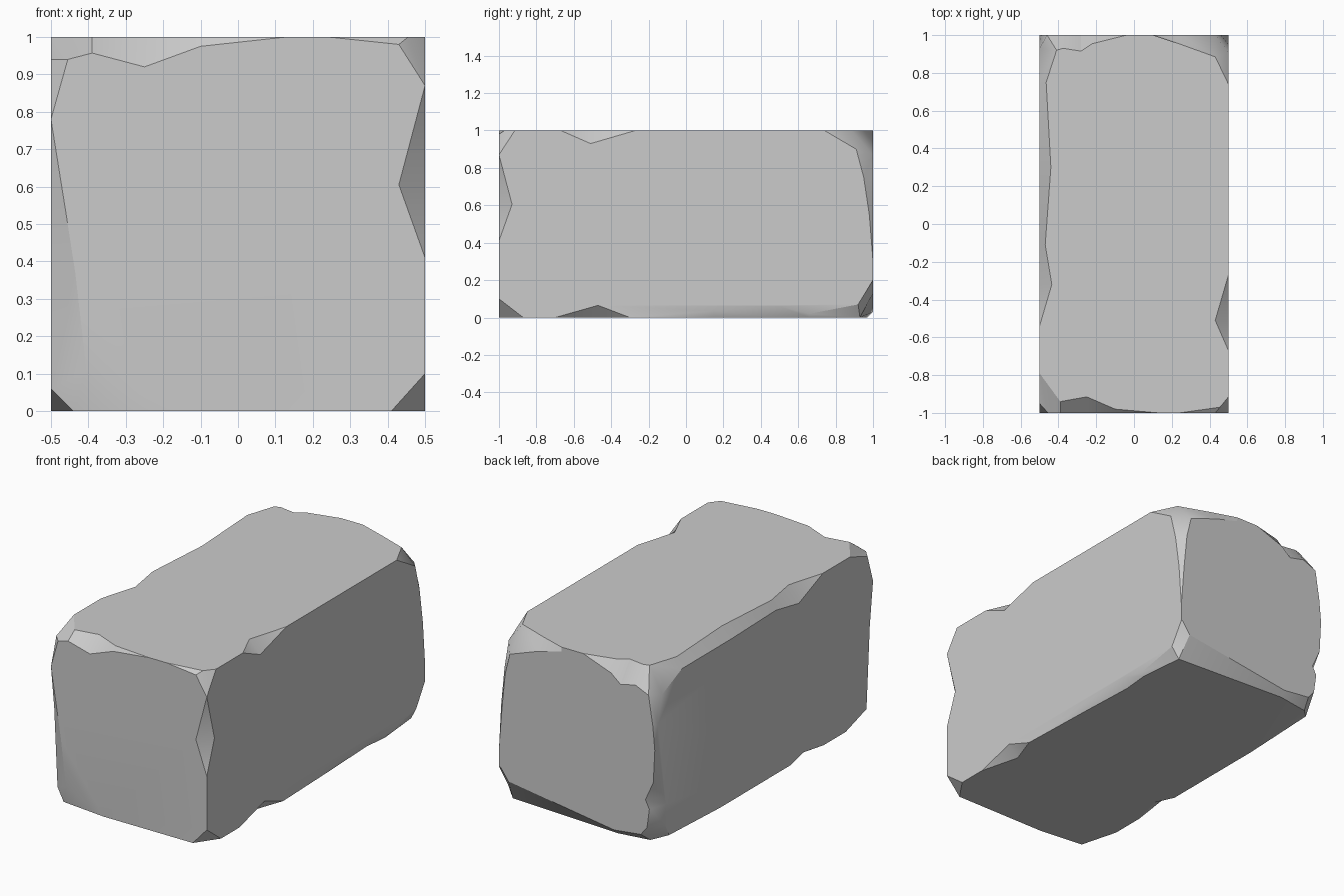
import bpy, bmesh, math
from mathutils import Vector

if "Cube" in bpy.data.objects:
    bpy.data.objects.remove(bpy.data.objects["Cube"])

LO, HI = (-0.5, -1.0, 0.0), (0.5, 1.0, 1.0)
MID = Vector((0, 0, 0.5))
bm = bmesh.new()
verts = {}
sides = {}      # (axis, sign) -> outline points of that flat side


def put(axis, sign, other, co):
    """Add a point on one flat side, merging with equal points."""
    key = tuple(round(c, 4) for c in co)
    v = verts.get(key) or verts.setdefault(key, bm.verts.new(key))
    ring = sides.setdefault((axis, sign), [])
    if v not in ring:
        ring.append(v)
    return v


def at(axis, sign, inset):
    return HI[axis] - inset if sign > 0 else LO[axis] + inset


def patch(points):
    points = list(dict.fromkeys(points))
    if len(points) > 2 and not bm.faces.get(points):
        bm.faces.new(points)


# Chipped corners: signs -> two insets on the x, y and z side
corners = {
    (-1, -1, -1): ((.06, .06), (.095, .108), (.06, .03)),
    (1, -1, -1): ((.13, 0), (0, .10), (.09, 0)),
    (-1, -1, 1): ((.05, .06), (.045, .06), (0, .21)),
    (1, -1, 1): ((0, .13), (.07, .02), (.045, .03)),
    (1, 1, 1): ((.09, .10), (.07, .13), (.07, .115)),
    (-1, 1, 1): ((.07, .14), (.04, .13), (.09, .08)),
    (-1, 1, -1): ((.13, .02), (.09, .05), (.07, .06)),
    (1, 1, -1): ((.08, .07), (.06, .13), (.04, .07)),
}
corner_pts = {}
for s, insets in corners.items():
    for axis in range(3):
        i, j = [k for k in range(3) if k != axis]
        co = [0, 0, 0]
        co[axis] = at(axis, s[axis], 0)
        co[i] = at(i, s[i], insets[axis][0])
        co[j] = at(j, s[j], insets[axis][1])
        corner_pts[s, axis] = put(axis, s[axis], None, co)
    patch([corner_pts[s, a] for a in range(3)])


def chip_edge(axis, si, sj, samples):
    """Worn strip along an edge; samples are (position, inset i, inset j)."""
    i, j = [k for k in range(3) if k != axis]
    s = [0, 0, 0]
    s[i], s[j] = si, sj
    ends = []
    for e in (-1, 1):
        s[axis] = e
        ends.append((corner_pts[tuple(s), i], corner_pts[tuple(s), j]))
    pairs = [ends[0]]
    for t, a, b in samples:
        p, q = [0, 0, 0], [0, 0, 0]
        p[axis] = q[axis] = t
        p[i], p[j] = at(i, si, 0), at(j, sj, b)
        q[i], q[j] = at(i, si, a), at(j, sj, 0)
        pairs.append((put(i, si, j, p), put(j, sj, i, q)))
    pairs.append(ends[1])
    for (p0, q0), (p1, q1) in zip(pairs, pairs[1:]):
        patch([p0, p1, q1, q0])


# Upright edges
chip_edge(2, -1, -1, [(.37, .065, .04), (.53, .04, .03), (.78, 0, 0)])
chip_edge(2, 1, -1, [(.10, 0, 0), (.41, 0, 0), (.605, .07, .07), (.87, 0, 0)])
chip_edge(2, -1, 1, [(.10, .05, .09), (.21, .035, .10), (.26, .06, .09),
                     (.37, .01, .04), (.56, 0, 0), (.70, .013, .03)])
chip_edge(2, 1, 1, [(.20, .01, 0), (.30, 0, 0), (.55, .02, .02), (.75, .04, .05)])
# Front and back edges
chip_edge(0, -1, -1, [(-.165, 0, 0), (.41, 0, 0)])
chip_edge(0, -1, 1, [(-.39, .06, .043), (-.25, .085, .08), (-.10, .02, .025),
                     (.13, 0, 0), (.24, 0, 0)])
chip_edge(0, 1, -1, [(-.24, .03, .03)])
chip_edge(0, 1, 1, [(-.375, .07, .093), (-.28, .085, .115), (-.22, .045, .065),
                    (-.04, 0, 0), (.10, 0, .025), (.25, .05, .065)])
# Long side edges
chip_edge(1, 1, 1, [(-.915, 0, 0), (-.67, 0, 0), (-.51, .07, .07),
                    (-.27, 0, 0), (.74, 0, 0)])
chip_edge(1, 1, -1, [(-.87, 0, 0), (-.70, 0, 0), (-.47, .06, .065), (-.30, 0, 0),
                     (.15, .015, .035), (.50, .03, .06), (.66, .015, .02)])
chip_edge(1, -1, 1, [(-.79, 0, 0), (-.54, 0, 0), (-.32, .065, .09), (-.11, .03, .05),
                     (.30, .06, .06), (.75, .035, .06)])
chip_edge(1, -1, -1, [(-.75, 0, 0), (-.55, 0, 0), (-.36, .05, .03),
                      (-.25, 0, 0), (.40, 0, 0)])

# Six flat sides, outlines ordered around their centres
for (axis, sign), ring in sides.items():
    i, j = [k for k in range(3) if k != axis]
    ring.sort(key=lambda v: math.atan2((v.co - MID)[j] / (HI[j] - LO[j]),
                                       (v.co - MID)[i] / (HI[i] - LO[i])))
    patch(ring)

bmesh.ops.recalc_face_normals(bm, faces=bm.faces[:])
mesh = bpy.data.meshes.new("stone_block")
bm.to_mesh(mesh)
bm.free()
block = bpy.data.objects.new("stone_block", mesh)
bpy.context.collection.objects.link(block)
bpy.context.view_layer.objects.active = block
block.select_set(True)
bpy.ops.object.shade_smooth_by_angle(angle=math.radians(30))
